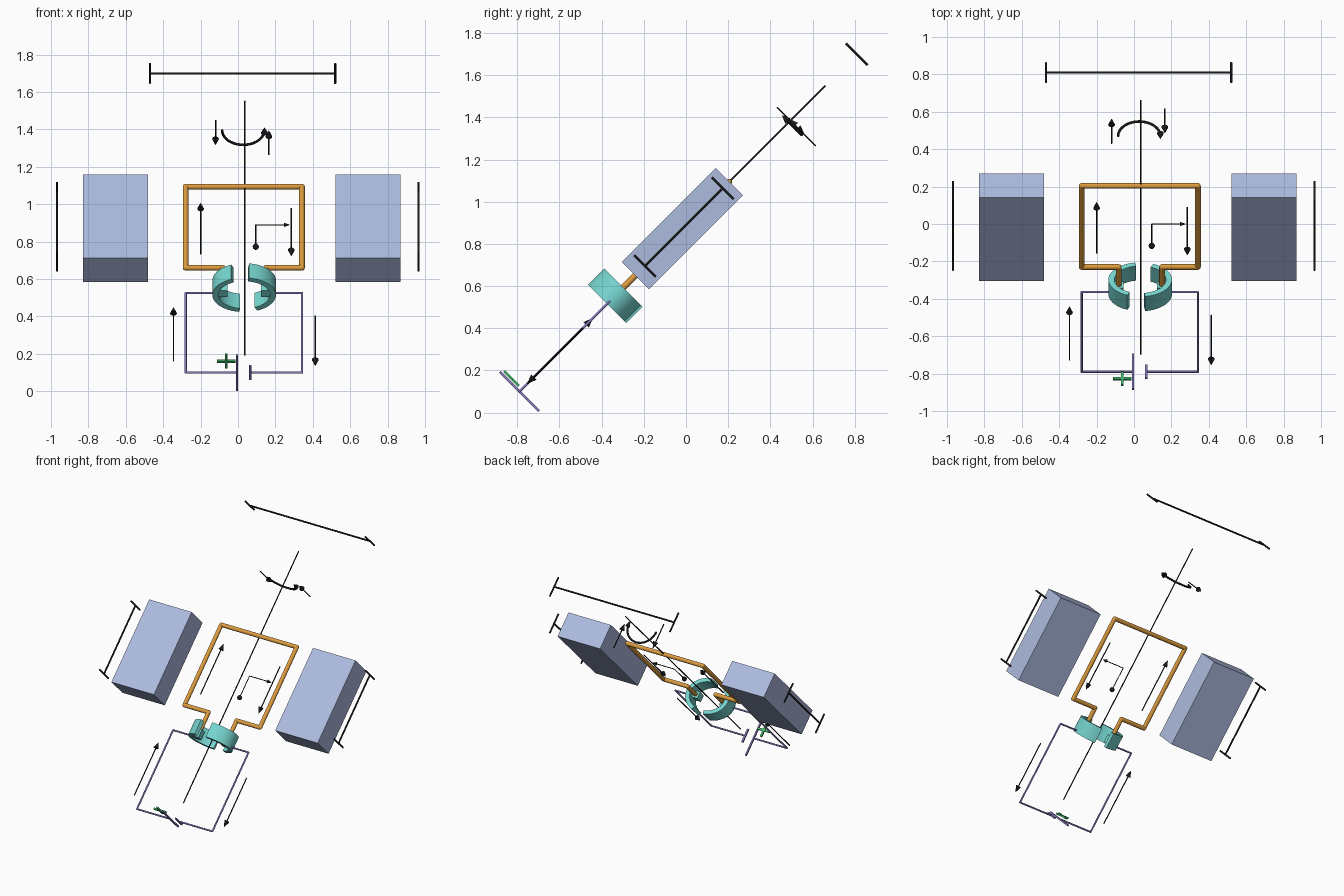
import bpy, bmesh, math
from mathutils import Matrix, Vector

if "Cube" in bpy.data.objects:
    bpy.data.objects.remove(bpy.data.objects["Cube"])

# Everything is laid out flat (x across, y along the axle, z = face normal), then tilted 45 degrees
TILT = Matrix.Translation((0, 0, 0.89)) @ Matrix.Rotation(math.radians(45), 4, 'X')
CX = 0.033  # axle position in x


def material(name, rgb):
    m = bpy.data.materials.new(name)
    m.diffuse_color = (*rgb, 1)
    m.use_nodes = True
    m.node_tree.nodes["Principled BSDF"].inputs["Base Color"].default_value = m.diffuse_color
    return m


BLUE = material("magnet_blue", (0.42, 0.50, 0.74))
COPPER = material("copper", (0.72, 0.33, 0.05))
TEAL = material("teal", (0.18, 0.66, 0.62))
PURPLE = material("purple", (0.26, 0.20, 0.55))
BLACK = material("black", (0.01, 0.01, 0.012))
GREEN = material("green", (0.05, 0.5, 0.15))


def finish(bm, name, mat, smooth=True):
    bmesh.ops.recalc_face_normals(bm, faces=bm.faces)
    me = bpy.data.meshes.new(name)
    bm.to_mesh(me)
    bm.free()
    me.materials.append(mat)
    ob = bpy.data.objects.new(name, me)
    bpy.context.collection.objects.link(ob)
    ob.matrix_world = TILT
    if smooth:
        bpy.ops.object.select_all(action='DESELECT')
        ob.select_set(True)
        bpy.context.view_layer.objects.active = ob
        bpy.ops.object.shade_smooth_by_angle(angle=math.radians(35))
    return ob


def add_cone(bm, a, b, r1, r2, seg=16):
    a, b = Vector(a), Vector(b)
    d = b - a
    mat = Matrix.Translation((a + b) / 2) @ d.to_track_quat('Z', 'Y').to_matrix().to_4x4()
    bmesh.ops.create_cone(bm, cap_ends=True, segments=seg, radius1=r1, radius2=r2,
                          depth=d.length, matrix=mat)


def add_ball(bm, p, r):
    bmesh.ops.create_uvsphere(bm, u_segments=16, v_segments=8, radius=r,
                              matrix=Matrix.Translation(p))


def rods(name, paths, r, mat):
    """Round wire following each path, with ball joints at the bends."""
    bm = bmesh.new()
    for path in paths:
        for a, b in zip(path, path[1:]):
            add_cone(bm, a, b, r, r)
        for p in path[1:-1]:
            add_ball(bm, p, r)
    return finish(bm, name, mat)


def box(name, c, s, mat):
    bm = bmesh.new()
    bmesh.ops.create_cube(bm, size=1, matrix=Matrix.Translation(c) @ Matrix.Diagonal((*s, 1)))
    return finish(bm, name, mat, False)


def arrow(name, a, b, head=0.045, r=0.004, width=0.018):
    a, b = Vector(a), Vector(b)
    neck = b - (b - a).normalized() * head
    bm = bmesh.new()
    add_cone(bm, a, neck, r, r, 10)
    add_cone(bm, neck, b, width, 0.001)
    return finish(bm, name, BLACK)


def dimension(name, a, b):
    """Measuring line with end ticks along the face normal."""
    t = Vector((0, 0, 0.073))
    a, b = Vector(a), Vector(b)
    return rods(name, [[a, b], [a - t, a + t], [b - t, b + t]], 0.006, BLACK)


# Magnets
box("left_magnet", (-0.655, -0.025, 0), (0.35, 0.63, 0.182), BLUE)
box("right_magnet", (0.695, -0.025, 0), (0.35, 0.63, 0.182), BLUE)

# Coil loop with leads into the commutator
L, R, B, T = -0.28, 0.342, -0.325, 0.288
rods("coil", [[(-0.082, -0.47, 0), (-0.082, B, 0), (L, B, 0), (L, T, 0),
               (R, T, 0), (R, B, 0), (0.15, B, 0), (0.15, -0.47, 0)]], 0.015, COPPER)


# Split ring commutator: one half, then the same turned by 180 degrees
def split_ring(name, turn):
    bm = bmesh.new()
    n, prev, first = 20, None, None
    a0, a1 = math.radians(114), math.radians(261)
    for i in range(n + 1):
        a = a0 + (a1 - a0) * i / n + turn
        ring = [bm.verts.new((CX + rx * math.cos(a), y, rz * math.sin(a)))
                for rx, rz, y in ((0.17, 0.13, -0.53), (0.17, 0.13, -0.42),
                                  (0.138, 0.103, -0.42), (0.138, 0.103, -0.53))]
        if prev:
            for k in range(4):
                j = (k + 1) % 4
                bm.faces.new((prev[k], prev[j], ring[j], ring[k]))
        else:
            first = ring
        prev = ring
    bm.faces.new(first)
    bm.faces.new(prev)
    return finish(bm, name, TEAL)


split_ring("left_commutator_half", 0)
split_ring("right_commutator_half", math.pi)

# Brushes
for name, s in (("left_brush", -1), ("right_brush", 1)):
    box(name, (CX + s * 0.117, -0.49, 0), (0.055, 0.06, 0.05), TEAL)

# Supply circuit and battery plates
W, E = -0.515, -1.117
rods("circuit_wire", [[(-0.10, W, 0), (L, W, 0), (L, E, 0), (-0.005, E, 0)],
                      [(0.065, E, 0), (R, E, 0), (R, W, 0), (0.17, W, 0)]], 0.006, PURPLE)
box("long_battery_plate", (-0.005, E, 0), (0.011, 0.011, 0.264), PURPLE)
box("short_battery_plate", (0.065, E, 0), (0.013, 0.011, 0.10), PURPLE)
box("polarity_mark_across", (-0.063, -1.1, 0.07), (0.10, 0.012, 0.014), GREEN)
box("polarity_mark_upright", (-0.063, -1.1, 0.07), (0.014, 0.012, 0.10), GREEN)

# Axle line
rods("rotation_axis", [[(CX + 0.004, -0.985, 0), (CX + 0.004, 0.935, 0)]], 0.004, BLACK)

# Current arrows
arrow("left_supply_arrow", (-0.345, -1.03, 0), (-0.345, -0.625, 0))
arrow("right_supply_arrow", (0.413, -0.69, 0), (0.413, -1.065, 0))
arrow("left_coil_arrow", (-0.2, -0.22, 0), (-0.2, 0.165, 0))
arrow("right_coil_arrow", (0.285, 0.125, 0), (0.285, -0.235, 0))

# Field direction arrow with its leader
arrow("field_arrow", (0.095, 0, 0), (0.275, 0, 0), 0.03, 0.003, 0.012)
bm = bmesh.new()
add_cone(bm, (0.095, 0, 0), (0.095, -0.165, 0), 0.003, 0.003, 10)
add_ball(bm, (0.095, -0.165, 0), 0.017)
finish(bm, "field_leader", BLACK)

# Force arrows and turning arc around the axle
V = 0.70
arrow("left_force_arrow", (-0.12, V, 0.09), (-0.12, V, -0.095))
arrow("right_force_arrow", (0.165, V, -0.17), (0.165, V, 0.012))
arc = [(0.028 + 0.113 * math.cos(a), 0.69, 0.025 + 0.11 * math.sin(a))
       for a in (math.radians(180 + 9 * i) for i in range(21))]
rods("turning_arc", [arc], 0.007, BLACK)
arrow("turning_arc_head", (0.141, 0.69, 0.0), (0.141, 0.69, 0.045), 0.04)

# Dimension lines
dimension("width_dimension", (-0.47, 1.145, 0), (0.52, 1.145, 0))
for name, x in (("left_length_dimension", -0.968), ("right_length_dimension", 0.965)):
    dimension(name, (x, -0.275, 0), (x, 0.247, 0))
